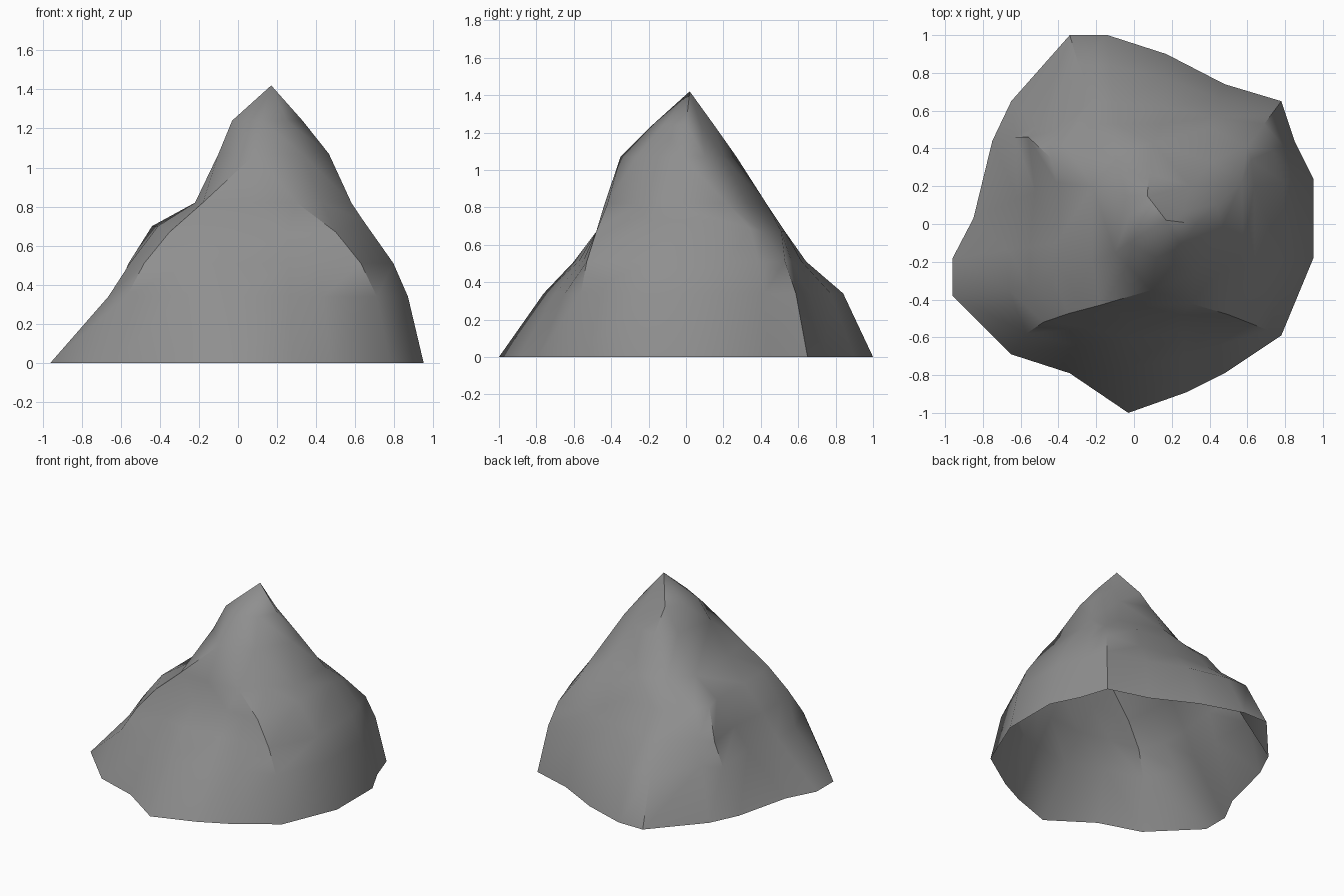
import bpy, bmesh, math
from mathutils import Vector

if "Cube" in bpy.data.objects:
    bpy.data.objects.remove(bpy.data.objects["Cube"])

# Foot outline, and the matching shoulder outline partway up
FOOT = [(.95, -.18), (.95, .24), (.85, .44), (.78, .65), (.48, .74), (.17, .90), (-.14, 1),
        (-.34, 1), (-.65, .65), (-.75, .44), (-.85, .03), (-.96, -.18), (-.96, -.38),
        (-.65, -.69), (-.34, -.79), (-.03, -1), (.28, -.89), (.48, -.79), (.78, -.59)]
SHOULDER = [(.64, -.20), (.635, .20), (.62, .34), (.60, .41), (.40, .51), (.15, .53), (-.10, .53),
            (-.20, .53), (-.37, .43), (-.44, .35), (-.41, .22), (-.41, -.10), (-.41, -.32),
            (-.35, -.475), (-.22, -.48), (-.03, -.48), (.25, -.48), (.38, -.48), (.50, -.48)]
SHOULDER_Z = [.73] * 2 + [.69] + [.67] * 5 + [.69] + [.70] * 4 + [.67] * 6
# How far each side has drawn in at two heights: right, back, left, front
DRAW_IN = [(.26, .5)] * 4 + [(.34, .76)] * 4 + [(.54, .74)] * 5 + [(.46, .77)] * 5 + [(.25, .54)]
# Ridge corners that stand out from the general slope: (ring, column)
CORNERS = {(1, 13): (-.57, -.58), (2, 13): (-.48, -.52), (1, 9): (-.63, .46), (2, 9): (-.56, .46)}
# Upper cross-sections, with a sharp ridge on the front left
UPPER = {
    .82: [(.58, -.15), (.57, .22), (.41, .33), (.1, .43), (-.1, .37), (-.22, .2), (-.22, -.2),
          (-.18, -.43), (.05, -.435), (.3, -.42), (.43, -.27)],
    1.07: [(.465, -.02), (.44, .1), (.3, .2), (.08, .27), (-.04, .15), (-.1, -.15),
           (.09, -.35), (.33, -.265)],
    1.24: [(.33, 0), (.26, .08), (.07, .15), (-.02, .05), (-.03, -.1), (.12, -.18), (.25, -.12)],
}
PEAK = (.17, .02, 1.42)


def angle(p, start=0.0):
    """Direction of a point around the summit axis, counted up from start."""
    return (math.atan2(p[1], p[0] - .12) - start) % math.tau


def stitch(bm, low, high):
    """Zip two rings of different point counts together with triangles."""
    start = -math.radians(30)
    a = [angle(v.co, start) for v in low] + [angle(low[0].co, start) + math.tau]
    b = [angle(v.co, start) for v in high] + [angle(high[0].co, start) + math.tau]
    i = j = 0
    while i < len(low) or j < len(high):
        l, h = low[i % len(low)], high[j % len(high)]
        if j == len(high) or (i < len(low) and a[i] + a[i + 1] <= b[j] + b[j + 1]):
            i += 1
            bm.faces.new((l, low[i % len(low)], h))
        else:
            j += 1
            bm.faces.new((l, high[j % len(high)], h))


# Lower rings, from foot to shoulder
rings = [[(x, y, 0) for x, y in FOOT]]
for k, z in ((1, .34), (2, .51)):
    ring = []
    for c, (foot, top, f) in enumerate(zip(FOOT, SHOULDER, DRAW_IN)):
        p = CORNERS.get((k, c)) or Vector(foot).lerp(Vector(top), f[k - 1])
        ring.append((p[0], p[1], z))
    rings.append(ring)
rings.append([(x, y, z) for (x, y), z in zip(SHOULDER, SHOULDER_Z)])

# Open-bottomed rock shell
bm = bmesh.new()
loops = [[bm.verts.new(p) for p in ring] for ring in rings]
n = len(FOOT)
for low, high in zip(loops, loops[1:]):
    for i in range(n):
        j = (i + 1) % n
        bm.faces.new((low[i], low[j], high[j], high[i]))

# Upper crag, stitched up to the peak
low = loops[-1]
for z, outline in UPPER.items():
    high = [bm.verts.new((x, y, z)) for x, y in outline]
    stitch(bm, low, high)
    low = high
peak = bm.verts.new(PEAK)
for i in range(len(low)):
    bm.faces.new((low[i], low[(i + 1) % len(low)], peak))
mesh = bpy.data.meshes.new("rock_mound")
bm.to_mesh(mesh)
bm.free()
rock = bpy.data.objects.new("rock_mound", mesh)
bpy.context.collection.objects.link(rock)

# Dark grey stone
stone = bpy.data.materials.new("stone")
stone.diffuse_color = (.275, .275, .275, 1)
stone.use_nodes = True
stone.node_tree.nodes["Principled BSDF"].inputs["Base Color"].default_value = stone.diffuse_color
mesh.materials.append(stone)

# Soft shading with the strong ridges kept
bpy.context.view_layer.objects.active = rock
rock.select_set(True)
bpy.ops.object.shade_smooth_by_angle(angle=math.radians(45))
